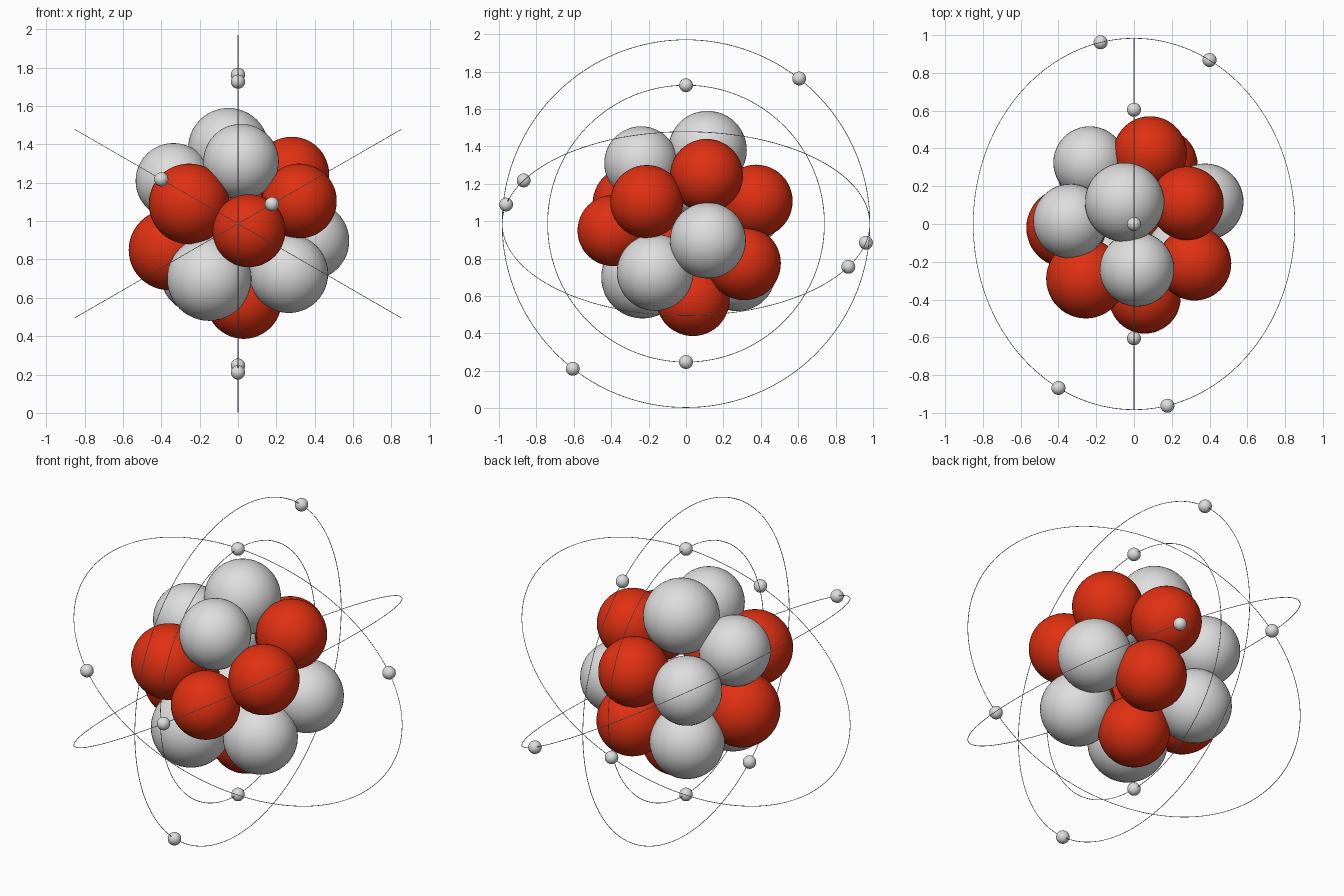
import bpy
from math import radians
from mathutils import Vector

cube = bpy.data.objects.get("Cube")
if cube:
    bpy.data.objects.remove(cube, do_unlink=True)

CENTRE = Vector((0, 0, 0.987))


def material(name, colour):
    mat = bpy.data.materials.new(name)
    mat.use_nodes = True
    mat.diffuse_color = colour
    mat.node_tree.nodes["Principled BSDF"].inputs["Base Color"].default_value = colour
    return mat


red = material("red", (0.75, 0.03, 0.006, 1))
grey = material("light grey", (0.73, 0.73, 0.73, 1))


def finish(name, mat):
    obj = bpy.context.object
    obj.name = name
    obj.data.materials.append(mat)
    bpy.ops.object.shade_smooth()
    return obj


def ball(name, place, radius, mat, segments=48):
    bpy.ops.mesh.primitive_uv_sphere_add(
        segments=segments, ring_count=segments // 2, radius=radius, location=place)
    return finish(name, mat)


def orbit(name, radius, tilt):
    # Hair-thin ring, tilted about the front-to-back axis
    bpy.ops.mesh.primitive_torus_add(
        major_segments=160, minor_segments=6, major_radius=radius,
        minor_radius=0.0018, location=CENTRE, rotation=(0, radians(tilt), 0))
    return finish(name, grey)


# Nucleus: x, y, z, radius of each ball
protons = [
    (0.28, 0.11, 1.245, 0.195), (0.32, -0.21, 1.105, 0.195),
    (-0.255, -0.29, 1.09, 0.21), (0.057, -0.39, 0.95, 0.19),
    (-0.36, -0.02, 0.85, 0.21), (0.03, 0.037, 0.583, 0.197),
    (0.085, 0.375, 1.107, 0.195), (0.14, 0.31, 0.775, 0.197),
]
neutrons = [
    (-0.05, 0.115, 1.38, 0.21), (0.016, -0.24, 1.31, 0.197),
    (-0.337, 0.015, 1.21, 0.197), (-0.15, -0.233, 0.70, 0.22),
    (0.265, -0.165, 0.726, 0.205), (0.377, 0.117, 0.897, 0.203),
    (-0.235, 0.325, 1.06, 0.192), (-0.20, 0.275, 0.724, 0.205),
]
for name, mat, group in (("proton", red, protons), ("neutron", grey, neutrons)):
    for i, (x, y, z, r) in enumerate(group, 1):
        ball(f"{name}_{i}", (x, y, z), r, mat)

# Orbits: small upright, large upright, and two leaning ones
orbit("inner_orbit", 0.74, 90)
orbit("upright_orbit", 0.983, 90)
orbit("left_leaning_orbit", 0.983, 30)
orbit("right_leaning_orbit", 0.983, -30)

# Electrons: an opposite pair on every orbit
offsets = [(0, 0, 0.74), (0, 0.605, 0.776), (0.4, 0.868, -0.231), (0.177, -0.962, 0.102)]
for i, offset in enumerate(offsets, 1):
    for side, sign in (("a", 1), ("b", -1)):
        ball(f"electron_{i}{side}", CENTRE + sign * Vector(offset), 0.037, grey, 24)
